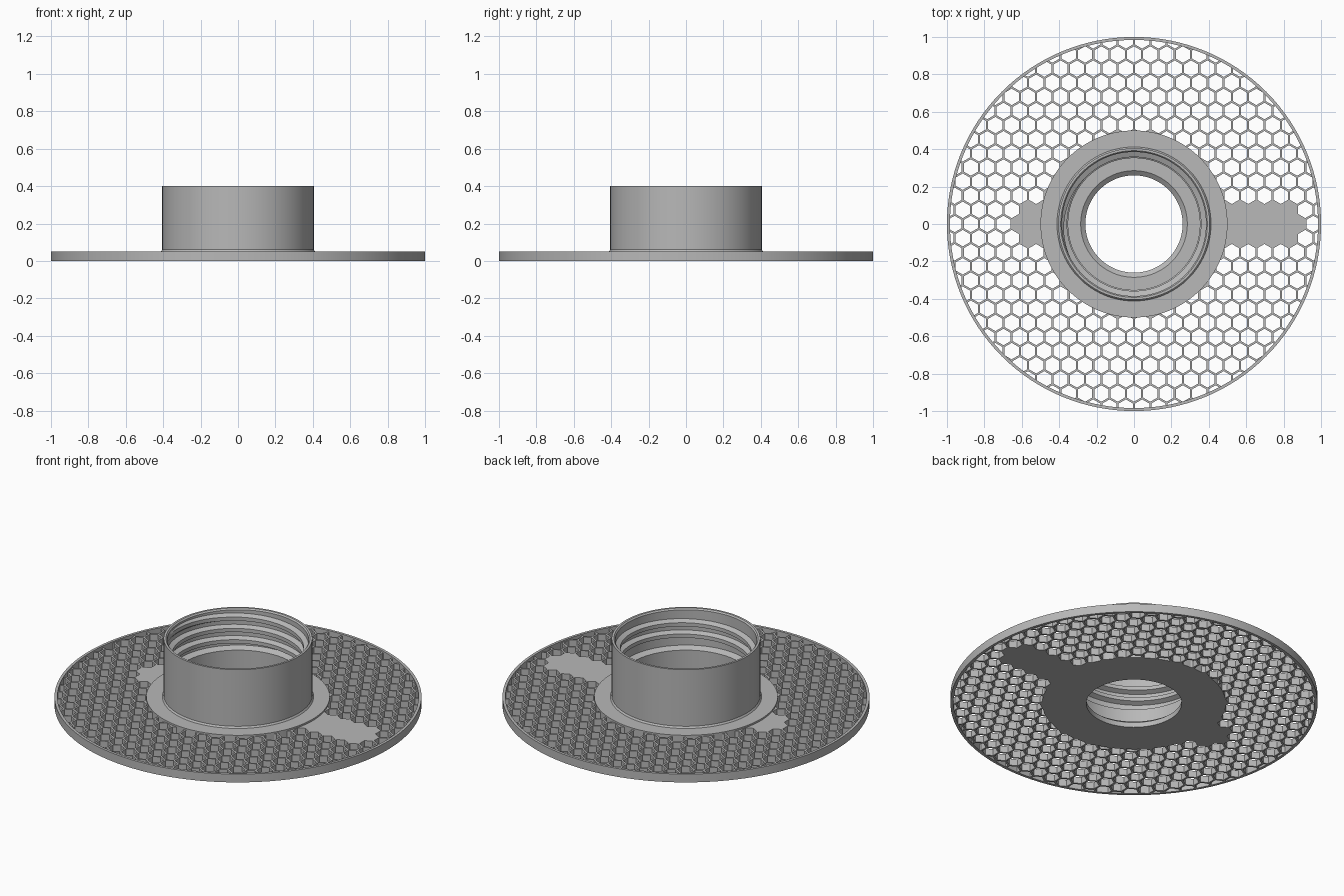
import bpy, bmesh, math

SEG = 128
PITCH = 0.0872            # honeycomb cell spacing
CELL_R = 0.044            # corner radius of each hole
MESH_TOP, HUB_TOP = 0.04, 0.05

if "Cube" in bpy.data.objects:
    bpy.data.objects.remove(bpy.data.objects["Cube"])

grey = bpy.data.materials.new("plain_grey")
grey.use_nodes = True
colour = (0.48, 0.48, 0.48, 1)
grey.diffuse_color = colour
grey.node_tree.nodes["Principled BSDF"].inputs["Base Color"].default_value = colour


def make_object(name, bm, smooth=True):
    bmesh.ops.recalc_face_normals(bm, faces=bm.faces)
    mesh = bpy.data.meshes.new(name)
    bm.to_mesh(mesh)
    bm.free()
    mesh.materials.append(grey)
    obj = bpy.data.objects.new(name, mesh)
    bpy.context.collection.objects.link(obj)
    bpy.ops.object.select_all(action='DESELECT')
    obj.select_set(True)
    bpy.context.view_layer.objects.active = obj
    if smooth:
        bpy.ops.object.shade_smooth_by_angle(angle=math.radians(25))
    return obj


def bridge(bm, a, b):
    """Join two closed loops of equal length with quads."""
    n = len(a)
    for i in range(n):
        j = (i + 1) % n
        bm.faces.new((a[i], a[j], b[j], b[i]))


def lathe(name, profile):
    """Spin a closed (radius, height) profile around the z axis."""
    bm = bmesh.new()
    rings = []
    for k in range(SEG):
        a = math.tau * k / SEG
        rings.append([bm.verts.new((r * math.cos(a), r * math.sin(a), z)) for r, z in profile])
    for k in range(SEG):
        bridge(bm, rings[k], rings[(k + 1) % SEG])
    return make_object(name, bm)


# Hub flange and threaded collar with a stepped bore
lathe("hub_collar", [
    (0.26, 0), (0.5, 0), (0.5, HUB_TOP), (0.412, HUB_TOP), (0.405, 0.06),
    (0.405, 0.4), (0.392, 0.4), (0.385, 0.392), (0.385, 0.18), (0.352, 0.165),
    (0.352, 0.05), (0.285, 0.05), (0.26, 0.03)])

# Outer rim
lathe("outer_rim", [(0.984, 0), (1, 0), (1, HUB_TOP), (0.984, HUB_TOP)])

# Mesh plate between hub and rim
plate = lathe("honeycomb_plate", [(0.5, 0), (0.984, 0), (0.984, MESH_TOP), (0.5, MESH_TOP)])


def is_tab(row, x):
    """Cells left solid: a long tab on the left, a short one on the right."""
    reach = 0.02 - abs(row) * PITCH / 2
    return abs(row) <= 1 and -7 * PITCH - reach < x < 10 * PITCH + reach


# Hexagonal holes cut through the plate
bm = bmesh.new()
row_step = PITCH * math.sqrt(3) / 2
for row in range(-14, 15):
    for col in range(-13, 14):
        x, y = (col + 0.5 * (row % 2)) * PITCH, row * row_step
        if not 0.465 < math.hypot(x, y) < 1.01 or is_tab(row, x):
            continue
        loops = []
        for z in (-0.02, MESH_TOP + 0.02):
            loops.append([bm.verts.new((x + CELL_R * math.sin(k * math.pi / 3),
                                        y + CELL_R * math.cos(k * math.pi / 3), z))
                          for k in range(6)])
        bridge(bm, *loops)
        for loop in loops:
            bm.faces.new(loop)
cutter = make_object("hole_cutter", bm, smooth=False)
cutter.hide_render = True

cut = plate.modifiers.new("holes", 'BOOLEAN')
cut.operation, cut.solver, cut.object = 'DIFFERENCE', 'EXACT', cutter
bpy.ops.object.select_all(action='DESELECT')
plate.select_set(True)
bpy.context.view_layer.objects.active = plate
# the cut goes before the smoothing
bpy.ops.object.modifier_move_to_index(modifier="holes", index=0)
bpy.ops.object.modifier_apply(modifier="holes")
bpy.data.objects.remove(cutter)

# Internal screw thread, fading out at both ends
bm = bmesh.new()
turns, lead, start_z = 2.6, 0.068, 0.19
steps = int(turns * 96)
sections = []
for i in range(steps + 1):
    t = i / steps
    a = math.tau * turns * t
    fade = min(1, 12 * t, 12 * (1 - t))
    z = start_z + lead * turns * t
    crest = 0.388 - 0.03 * fade
    sections.append([bm.verts.new((r * math.cos(a), r * math.sin(a), z + dz))
                     for r, dz in ((0.389, -0.025), (crest, -0.011), (crest, 0.011), (0.389, 0.025))])
for a, b in zip(sections, sections[1:]):
    bridge(bm, a, b)
for end in (sections[0], sections[-1]):
    bm.faces.new(end)
make_object("screw_thread", bm)
